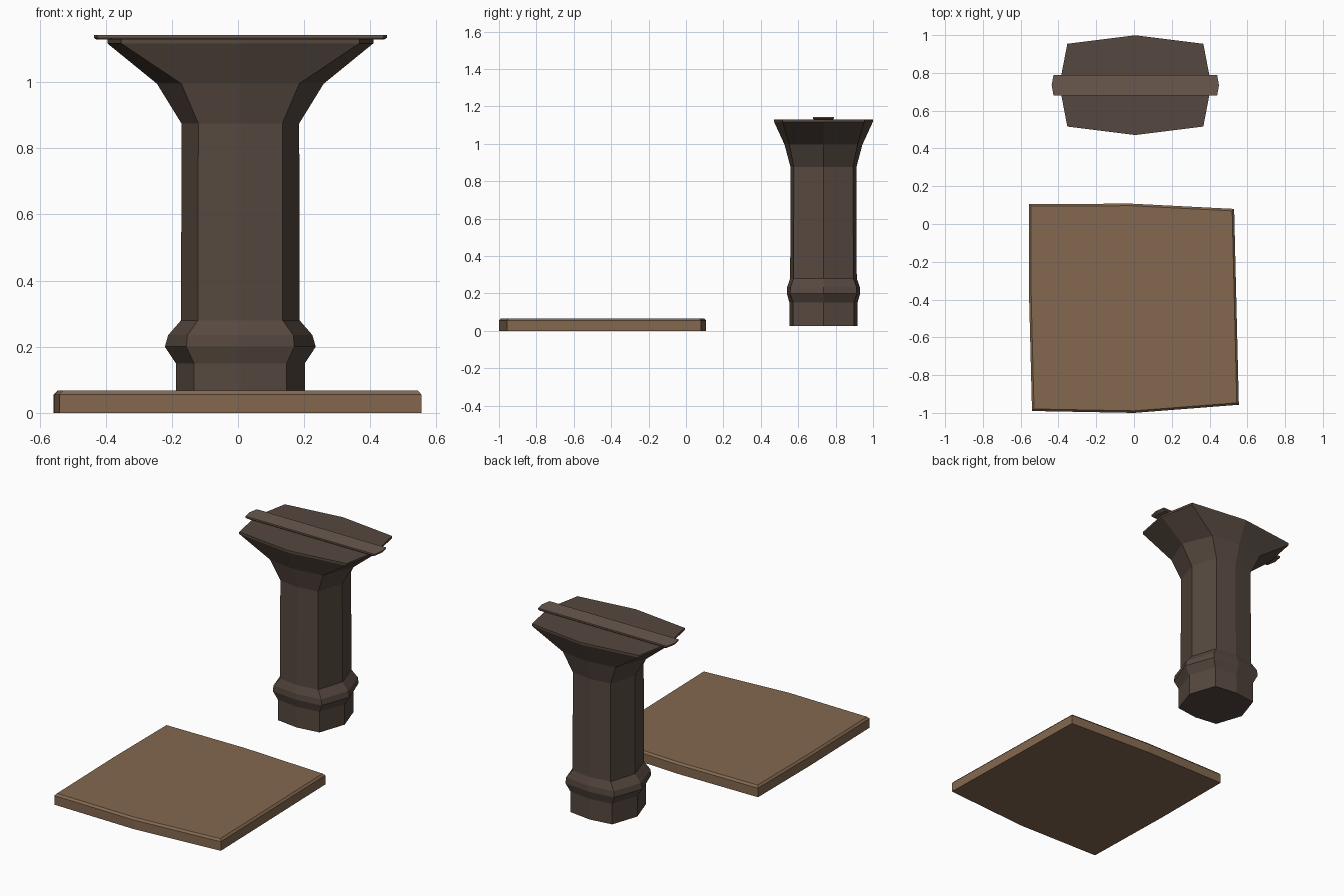
import bpy
import bmesh

if "Cube" in bpy.data.objects:
    bpy.data.objects.remove(bpy.data.objects["Cube"])


def material(name, rgb):
    mat = bpy.data.materials.new(name)
    mat.diffuse_color = (*rgb, 1)
    mat.use_nodes = True
    mat.node_tree.nodes["Principled BSDF"].inputs["Base Color"].default_value = mat.diffuse_color
    return mat


def loft(name, loops, mat):
    """Skin a stack of equal-length closed loops and cap both ends."""
    bm = bmesh.new()
    rings = [[bm.verts.new(p) for p in loop] for loop in loops]
    n = len(rings[0])
    for a, b in zip(rings, rings[1:]):
        for i in range(n):
            j = (i + 1) % n
            bm.faces.new((a[i], a[j], b[j], b[i]))
    bm.faces.new(rings[0][::-1])
    bm.faces.new(rings[-1])
    bmesh.ops.recalc_face_normals(bm, faces=bm.faces)
    mesh = bpy.data.meshes.new(name)
    bm.to_mesh(mesh)
    bm.free()
    mesh.materials.append(mat)
    obj = bpy.data.objects.new(name, mesh)
    bpy.context.collection.objects.link(obj)
    return obj


CX, CY = 0.007, 0.735


def octagon(z, ax, dx, ay, dy):
    """Octagon with points on the axes (ax, ay) and diagonals (dx, dy)."""
    pts = [(ax, 0), (dx, dy), (0, ay), (-dx, dy),
           (-ax, 0), (-dx, -dy), (0, -ay), (dx, -dy)]
    return [(CX + x, CY + y, z) for x, y in pts]


stone = material("slab_tan", (0.23, 0.14, 0.08))
dark = material("column_brown", (0.093, 0.065, 0.05))
light = material("cap_strip_brown", (0.144, 0.098, 0.076))

# Uneven floor slab with a chamfered top edge
outline = [(-0.54, -0.99), (0.0, -1.0), (0.555, -0.957), (0.53, 0.08),
           (-0.02, 0.108), (-0.557, 0.105), (-0.555, -0.4)]
mx, my = 0.0, -0.445


def slab_loop(z, inset):
    s = 1 - inset / 0.55
    return [(mx + (x - mx) * s, my + (y - my) * s, z) for x, y in outline]


loft("floor_slab", [slab_loop(0, 0), slab_loop(0.055, 0), slab_loop(0.067, 0.011)], stone)

# Octagonal column: foot, collar, shaft and flared head
profile = [
    (0.025, 0.195, 0.14, 0.182, 0.163),
    (0.15, 0.195, 0.14, 0.182, 0.163),
    (0.20, 0.228, 0.163, 0.196, 0.178),
    (0.235, 0.218, 0.16, 0.194, 0.176),
    (0.28, 0.179, 0.128, 0.178, 0.16),
    (0.875, 0.178, 0.127, 0.176, 0.158),
    (0.995, 0.252, 0.178, 0.208, 0.182),
    (1.117, 0.402, 0.36, 0.264, 0.219),
    (1.13, 0.402, 0.36, 0.264, 0.219),
]
loft("column", [octagon(*p) for p in profile], dark)

# Long thin strip lying across the head
strip = [(0.443, 0), (0.433, 0.055), (-0.433, 0.055),
         (-0.443, 0), (-0.433, -0.055), (0.433, -0.055)]
loft("cap_strip", [[(CX + x * s, CY + y * t, z) for x, y in strip]
                   for z, s, t in ((1.128, 0.98, 0.92), (1.134, 1, 1), (1.143, 1, 1))], light)
